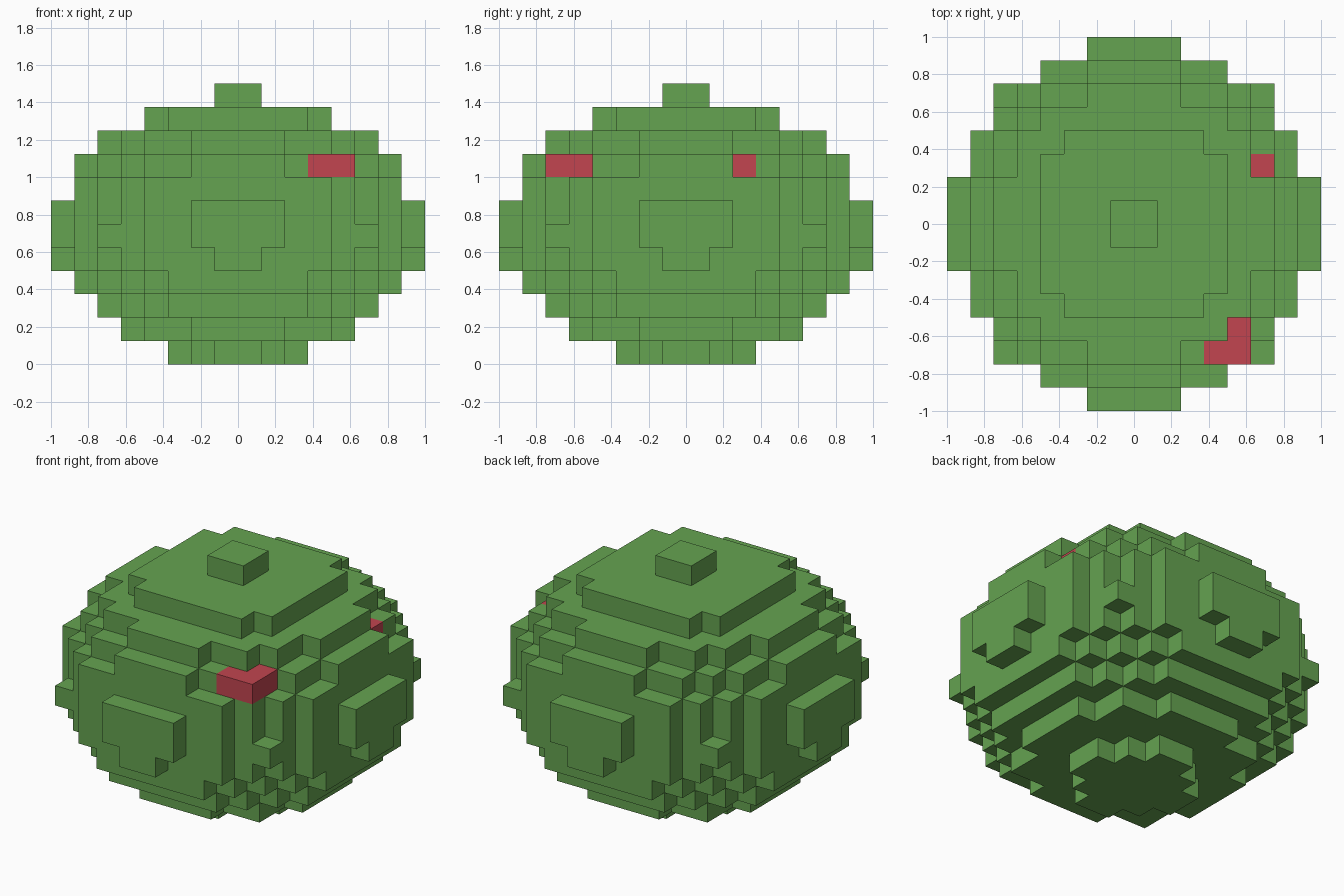
import bpy, bmesh
from mathutils import Vector

cube = bpy.data.objects.get("Cube")
if cube:
    bpy.data.objects.remove(cube, do_unlink=True)

U = 0.125  # block size


def material(name, colour):
    m = bpy.data.materials.new(name)
    m.use_nodes = True
    m.diffuse_color = colour
    m.node_tree.nodes["Principled BSDF"].inputs["Base Color"].default_value = colour
    return m


green = material("leaf green", (0.130, 0.366, 0.082, 1))
red = material("berry red", (0.539, 0.060, 0.080, 1))

# Half depth in blocks for each half-width column, one row per layer from the ground up
LAYERS = [
    [3, 2, 1],
    [5, 5, 4, 4, 2],
    [6, 6, 6, 5, 4, 3],
    [7, 7, 7, 6, 5, 4, 3],
    [8, 7, 7, 7, 6, 5, 4, 1],
    [8, 8, 7, 7, 6, 6, 4, 2],
    [8, 8, 7, 7, 6, 5, 4, 2],
    [7, 7, 7, 7, 6, 5, 4],
    [7, 7, 6, 6, 5, 4, 2],
    [6, 6, 5, 5, 4, 2],
    [4, 4, 4, 3],
    [1],
]

# Cells are named by their lower corner; each quarter is mirrored in x and y
cells = {}
for z, row in enumerate(LAYERS):
    part = "top_knob" if z == len(LAYERS) - 1 else "round_body"
    for x, depth in enumerate(row):
        for y in range(depth):
            for cx in (x, -x - 1):
                for cy in (y, -y - 1):
                    cells[(cx, cy, z)] = part

# Red blocks near the upper rim
for c in [(3, -6, 8), (4, -6, 8), (4, -5, 8)]:
    cells[c] = "front_red_patch"
cells[(5, 2, 8)] = "side_red_patch"


def build(part, mat):
    """Make the outer skin of one part, leaving out faces against other blocks."""
    bm = bmesh.new()
    for c in [k for k, v in cells.items() if v == part]:
        centre = Vector(c) + Vector((0.5, 0.5, 0.5))
        for axis in range(3):
            for sign in (-1, 1):
                n = Vector((0, 0, 0))
                n[axis] = sign
                if tuple(int(a + b) for a, b in zip(c, n)) in cells:
                    continue
                u = Vector((0, 0, 0))
                u[(axis + 1) % 3] = 0.5
                v = n.cross(u)
                mid = centre + n * 0.5
                corners = (mid - u - v, mid + u - v, mid + u + v, mid - u + v)
                bm.faces.new([bm.verts.new(p * U) for p in corners])
    bmesh.ops.remove_doubles(bm, verts=bm.verts, dist=0.001)
    # Merge flat neighbouring squares into clean large faces
    bmesh.ops.dissolve_limit(bm, angle_limit=0.01, verts=bm.verts, edges=bm.edges)
    mesh = bpy.data.meshes.new(part)
    bm.to_mesh(mesh)
    bm.free()
    mesh.materials.append(mat)
    bpy.context.collection.objects.link(bpy.data.objects.new(part, mesh))


build("round_body", green)
build("top_knob", green)
build("front_red_patch", red)
build("side_red_patch", red)
